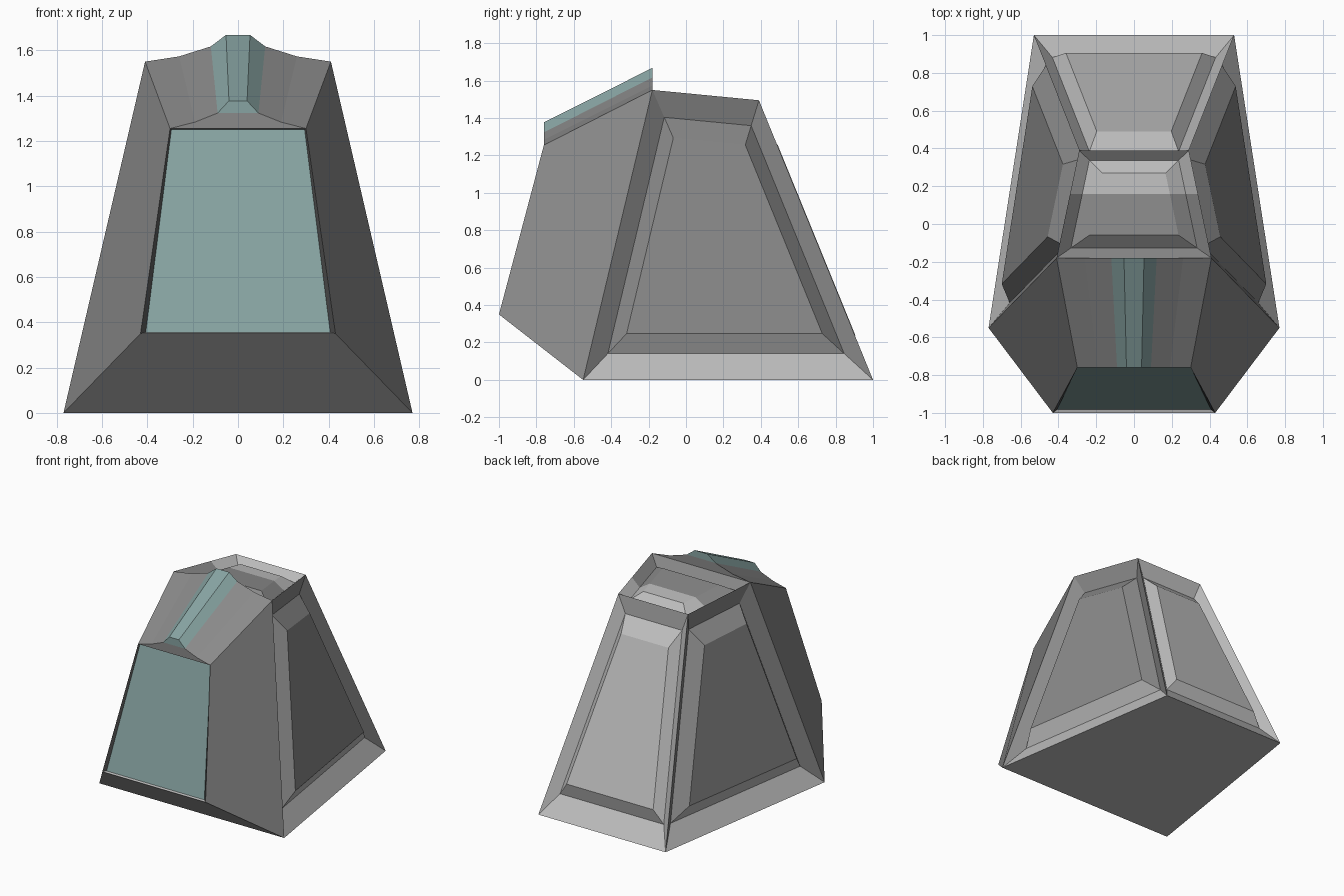
import bpy, bmesh
from mathutils import Vector as V

if "Cube" in bpy.data.objects:
    bpy.data.objects.remove(bpy.data.objects["Cube"])


def material(name, rgb):
    m = bpy.data.materials.new(name)
    m.diffuse_color = (*rgb, 1)
    m.use_nodes = True
    m.node_tree.nodes["Principled BSDF"].inputs["Base Color"].default_value = m.diffuse_color
    return m


DARK = material("dark_grey", (0.255, 0.255, 0.255))
LIGHT = material("light_grey", (0.51, 0.51, 0.51))
TEAL = material("pale_teal", (0.245, 0.37, 0.362))
SHADE = material("charcoal", (0.07, 0.07, 0.07))


def build(name, verts, faces, mats, cut=None):
    """Faces are (indices, material index); optional cut at y=cut, lighter behind it."""
    me = bpy.data.meshes.new(name)
    me.from_pydata([tuple(v) for v in verts], [], [f for f, _ in faces])
    for m in mats:
        me.materials.append(m)
    for p, (_, mi) in zip(me.polygons, faces):
        p.material_index = mi
    if cut is not None:
        bm = bmesh.new()
        bm.from_mesh(me)
        bmesh.ops.bisect_plane(bm, geom=bm.verts[:] + bm.edges[:] + bm.faces[:],
                               plane_co=(0, cut, 0), plane_no=(0, 1, 0))
        for f in bm.faces:
            f.material_index = int(f.calc_center_median().y > cut)
        bm.to_mesh(me)
        bm.free()
    ob = bpy.data.objects.new(name, me)
    bpy.context.collection.objects.link(ob)
    return ob


def panel(name, corners, push, rings, mats, light_strips=(), cut=None):
    """Grooved panel: scaled rings (scale, depth) pushed along one direction.
    Corners run counter-clockwise from outside, first edge at the bottom."""
    corners = [V(c) for c in corners]
    mid = sum(corners, V()) / 4
    verts, faces = list(corners), []
    for k, (s, d) in enumerate(rings):
        verts += [mid + (c - mid) * s + V(push) * d for c in corners]
        for i in range(4):
            j = (i + 1) % 4
            a, b = 4 * k, 4 * k + 4
            faces.append(((a + i, a + j, b + j, b + i), int(i in light_strips)))
    n = 4 * len(rings)
    faces.append(((n, n + 1, n + 2, n + 3), 0))
    return build(name, verts, faces, mats, cut)


# key corners (right half)
base_f, base_b = (0.77, -0.55, 0), (0.53, 1.0, 0)
top_f, top_b = (0.41, -0.18, 1.55), (0.29, 0.39, 1.495)
nose_lo, nose_hi = (0.43, -1.0, 0.35), (0.30, -0.76, 1.255)


def mir(p):
    return (-p[0], p[1], p[2])


# side panels: grooved, lighter along the bottom
RINGS = [(0.815, -0.062), (0.675, 0.018)]
panel("right_side_panel", [base_f, base_b, top_b, top_f], (1, 0, 0), RINGS, [DARK, LIGHT], (0,))
panel("left_side_panel", [mir(p) for p in (base_b, base_f, top_f, top_b)], (-1, 0, 0),
      RINGS, [DARK, LIGHT], (0,))

# back panel
panel("back_panel", [base_b, mir(base_b), mir(top_b), top_b], (0, 1, 0),
      [(0.815, -0.062), (0.68, 0.003)], [LIGHT])

# top panel, lighter towards the rear
panel("top_panel", [mir(top_f), top_f, top_b, mir(top_b)], (0, 0, 1),
      [(0.815, -0.06), (0.575, -0.008)], [DARK, LIGHT], cut=0.16)

# front shell: dark cheeks, lighter sloped underside and floor
shell = [base_f, base_b, top_f, nose_lo, nose_hi]
build("front_shell", shell + [mir(p) for p in shell],
      [((0, 2, 4, 3), 0), ((5, 8, 9, 7), 0), ((0, 3, 8, 5), 1), ((0, 5, 6, 1), 1)],
      [DARK, LIGHT])

# front window, slightly sunk into a thin shadowed frame
win = [(-0.407, -0.982, 0.355), (0.407, -0.982, 0.355),
       (0.294, -0.745, 1.251), (-0.294, -0.745, 1.251)]
frame = [mir(nose_lo), nose_lo, nose_hi, mir(nose_hi)]
build("front_window", frame + win,
      [((i, (i + 1) % 4, 4 + (i + 1) % 4, 4 + i), 0 if i else 2) for i in range(4)]
      + [((4, 5, 6, 7), 1)],
      [SHADE, TEAL, LIGHT])

# brow roof flaring up into a central teal ridge
front = [(0.30, 1.255), (0.19, 1.283), (0.09, 1.323), (0.04, 1.377)]
rear = [(0.41, 1.55), (0.26, 1.573), (0.12, 1.617), (0.053, 1.668)]


def section(half, y):
    return [(-x, y, z) for x, z in half] + [(x, y, z) for x, z in reversed(half)]


faces = [((i, i + 1, 9 + i, 8 + i), int(2 <= i <= 4)) for i in range(7)]
for o in (0, 8):
    for idx, m in (((7, 6, 5, 2, 1, 0), 0), ((5, 4, 3, 2), 1)):
        # front cap faces -y, rear cap faces +y
        loop = [o + i for i in idx]
        faces.append((tuple(loop if o == 0 else loop[::-1]), m))
roof = build("brow_roof", section(front, -0.76) + section(rear, -0.18), faces, [DARK, TEAL])
bm = bmesh.new()
bm.from_mesh(roof.data)
bmesh.ops.recalc_face_normals(bm, faces=bm.faces[:])
bm.to_mesh(roof.data)
bm.free()
